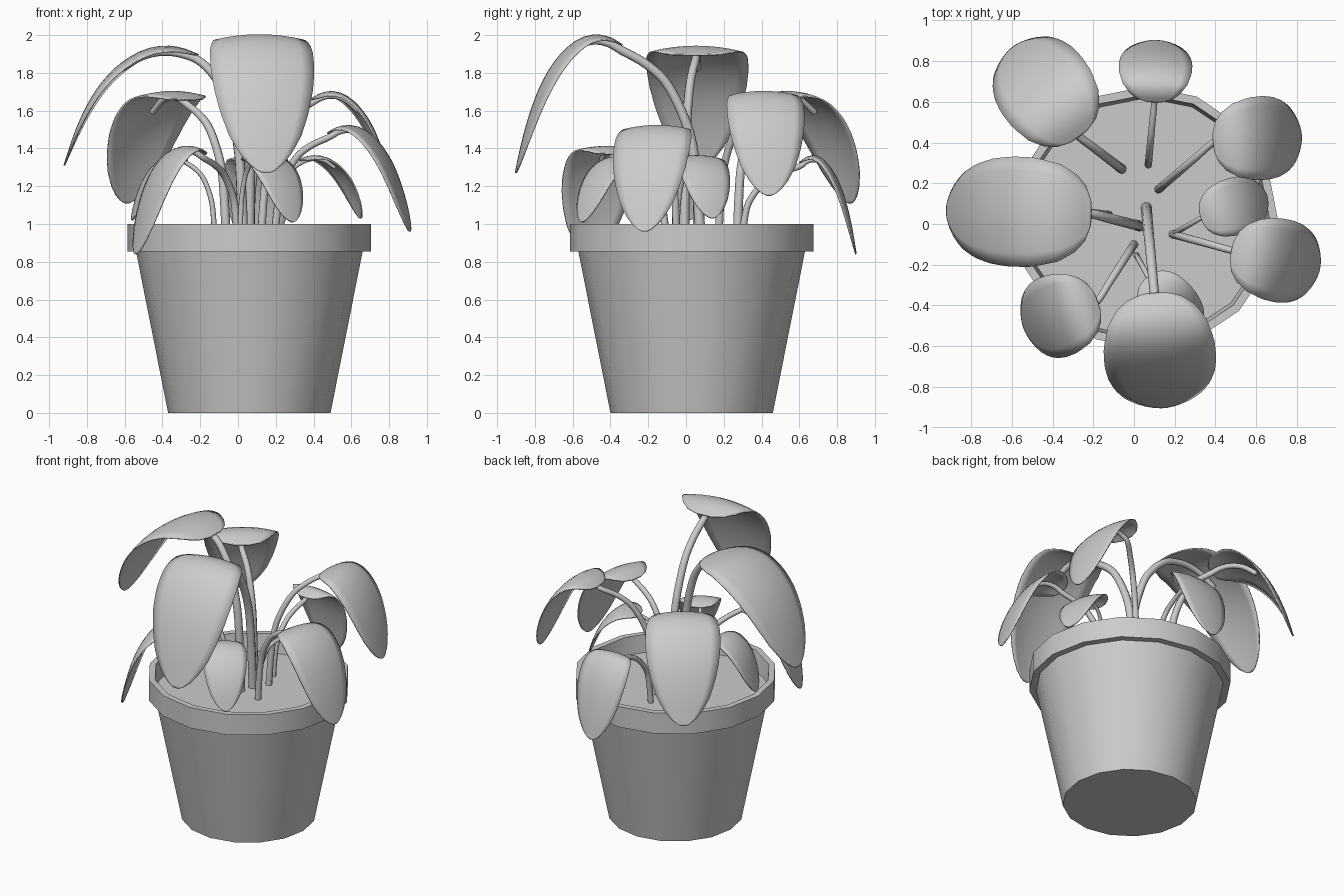
import bpy
from math import pi, cos, sin
from mathutils import Vector

if "Cube" in bpy.data.objects:
    bpy.data.objects.remove(bpy.data.objects["Cube"])

SIDES, SOIL_Z = 16, 0.88


def mesh_object(name, verts, faces, loc=(0, 0, 0)):
    me = bpy.data.meshes.new(name)
    me.from_pydata(verts, [], faces)
    ob = bpy.data.objects.new(name, me)
    ob.location = loc
    bpy.context.collection.objects.link(ob)
    return ob


def smooth(ob, angle=0.6):
    bpy.ops.object.select_all(action='DESELECT')
    ob.select_set(True)
    bpy.context.view_layer.objects.active = ob
    bpy.ops.object.shade_smooth_by_angle(angle=angle)


def lathe(name, profile, loc):
    verts = [(r * cos(2 * pi * k / SIDES), r * sin(2 * pi * k / SIDES), z)
             for r, z in profile for k in range(SIDES)]
    faces = [(i * SIDES + k, i * SIDES + (k + 1) % SIDES,
              (i + 1) * SIDES + (k + 1) % SIDES, (i + 1) * SIDES + k)
             for i in range(len(profile) - 1) for k in range(SIDES)]
    last = (len(profile) - 1) * SIDES
    faces += [tuple(reversed(range(SIDES))), tuple(range(last, last + SIDES))]
    ob = mesh_object(name, verts, faces, loc)
    smooth(ob)


def spline(pts, per=4):
    """Catmull-Rom interpolation through vectors."""
    p = [2 * pts[0] - pts[1]] + pts + [2 * pts[-1] - pts[-2]]
    out = []
    for i in range(1, len(p) - 2):
        a, b, c, d = p[i - 1:i + 3]
        for k in range(per):
            t = k / per
            out.append(0.5 * (2 * b + (c - a) * t + (2 * a - 5 * b + 4 * c - d) * t * t
                              + (3 * b - a - 3 * c + d) * t ** 3))
    return out + [pts[-1]]


# Normalised shapes: leaf arc (distance, drop), stem rise (distance, height), leaf width
ARC = [(0, .07), (.13, .015), (.27, 0), (.42, .04), (.57, .14), (.7, .28),
       (.81, .46), (.91, .7), (1, 1)]
RISE = [(0, 0), (.05, .3), (.14, .56), (.4, .79), (.68, .9)]
WIDTH = [(0, .2), (.025, .5), (.07, .7), (.15, .88), (.28, .99), (.42, 1), (.55, .95),
         (.68, .85), (.8, .70), (.89, .52), (.95, .34), (.985, .18), (1, .06)]


def width_at(s):
    for (a, wa), (b, wb) in zip(WIDTH, WIDTH[1:]):
        if s <= b:
            return wa + (wb - wa) * (s - a) / (b - a)
    return WIDTH[-1][1]


def leaf(label, base, start, tip, peak, width):
    base, start = Vector((*base, SOIL_Z - .02)), Vector((*start, 0))
    tip = Vector(tip)
    drop = peak - tip.z
    run = Vector((tip.x, tip.y, 0)) - start
    side = Vector((-run.y, run.x, 0)).normalized()
    arc = [start + run * u + Vector((0, 0, peak - d * drop)) for u, d in ARC]
    # blade: cross rows at even arc length
    line = spline(arc, 6)
    lens = [0]
    for a, b in zip(line, line[1:]):
        lens.append(lens[-1] + (b - a).length)
    stations = [0, .012, .025, .045, .07, .11] + [.15 + .05 * k for k in range(16)] \
        + [.925, .95, .97, .985, 1]
    verts, faces, cols = [], [], 9
    for s in stations:
        t, i = s * lens[-1], 0
        while i < len(lens) - 2 and lens[i + 1] < t:
            i += 1
        p = line[i].lerp(line[i + 1], (t - lens[i]) / (lens[i + 1] - lens[i]))
        tan = (line[i + 1] - line[i]).normalized()
        up = tan.cross(side)
        if up.dot(run + Vector((0, 0, 1))) < 0:
            up = -up
        for c in range(cols):
            v = 2 * c / (cols - 1) - 1
            w = v * width_at(s)
            verts.append(p + side * w * width / 2 - up * .07 * width * w * w)
    for r in range(len(stations) - 1):
        for c in range(cols - 1):
            a = r * cols + c
            faces.append((a, a + cols, a + cols + 1, a + 1))
    ob = mesh_object("leaf_" + label, verts, faces)
    mod = ob.modifiers.new("thickness", 'SOLIDIFY')
    mod.thickness, mod.offset = .008, 0
    smooth(ob, 1.0)
    # stem: rises from the soil and runs on beneath the blade
    flat = Vector((start.x - base.x, start.y - base.y, 0))
    under = width * .055
    top = arc[0].z - under - base.z
    path = [base + flat * u + Vector((0, 0, h * top / .97)) for u, h in RISE]
    path += [p - Vector((0, 0, under)) for p in arc[:5]]
    path = spline(path, 4)
    cu = bpy.data.curves.new("stem_" + label, 'CURVE')
    cu.dimensions, cu.bevel_depth = '3D', .045 * width + .001
    cu.bevel_resolution, cu.use_fill_caps = 2, True
    sp = cu.splines.new('POLY')
    sp.points.add(len(path) - 1)
    for k, p in enumerate(path):
        sp.points[k].co = (*p, 1)
        sp.points[k].radius = 1.1 - .4 * k / len(path)
    sp.use_smooth = True
    bpy.context.collection.objects.link(bpy.data.objects.new("stem_" + label, cu))


# Pot with rim and soil
CENTRE = (.06, .03, 0)
lathe("pot", [(.43, 0), (.60, .855), (.645, .855), (.645, 1), (.605, 1), (.585, SOIL_Z - .03)], CENTRE)
lathe("soil", [(.59, SOIL_Z - .02), (.595, SOIL_Z)], CENTRE)

# Leaves: stem base, blade start, tip, peak height, width
LEAVES = {
    "left": ((.03, -.01), (-.21, .05), (-.92, .07, 1.31), 1.94, .54),
    "front": ((.06, .08), (.10, -.34), (.15, -.90, 1.27), 2.00, .55),
    "back": ((.07, .29), (.10, .60), (.11, .90, .84), 1.36, .36),
    "back_left": ((-.06, .27), (-.27, .43), (-.59, .87, 1.11), 1.70, .48),
    "back_right": ((.12, .17), (.39, .40), (.82, .44, 1.15), 1.70, .41),
    "right_small": ((.19, -.05), (.33, .03), (.65, .14, 1.03), 1.36, .28),
    "right": ((.19, -.05), (.48, -.13), (.91, -.22, .96), 1.52, .41),
    "front_small": ((.01, -.15), (.07, -.26), (.29, -.55, 1.01), 1.36, .28),
    "front_left": ((0, -.10), (-.18, -.38), (-.54, -.51, .84), 1.41, .41),
    "left_small": ((-.12, .05), (-.27, .07), (-.56, .01, 1.02), 1.36, .28),
}
for label, spec in LEAVES.items():
    leaf(label, *spec)
